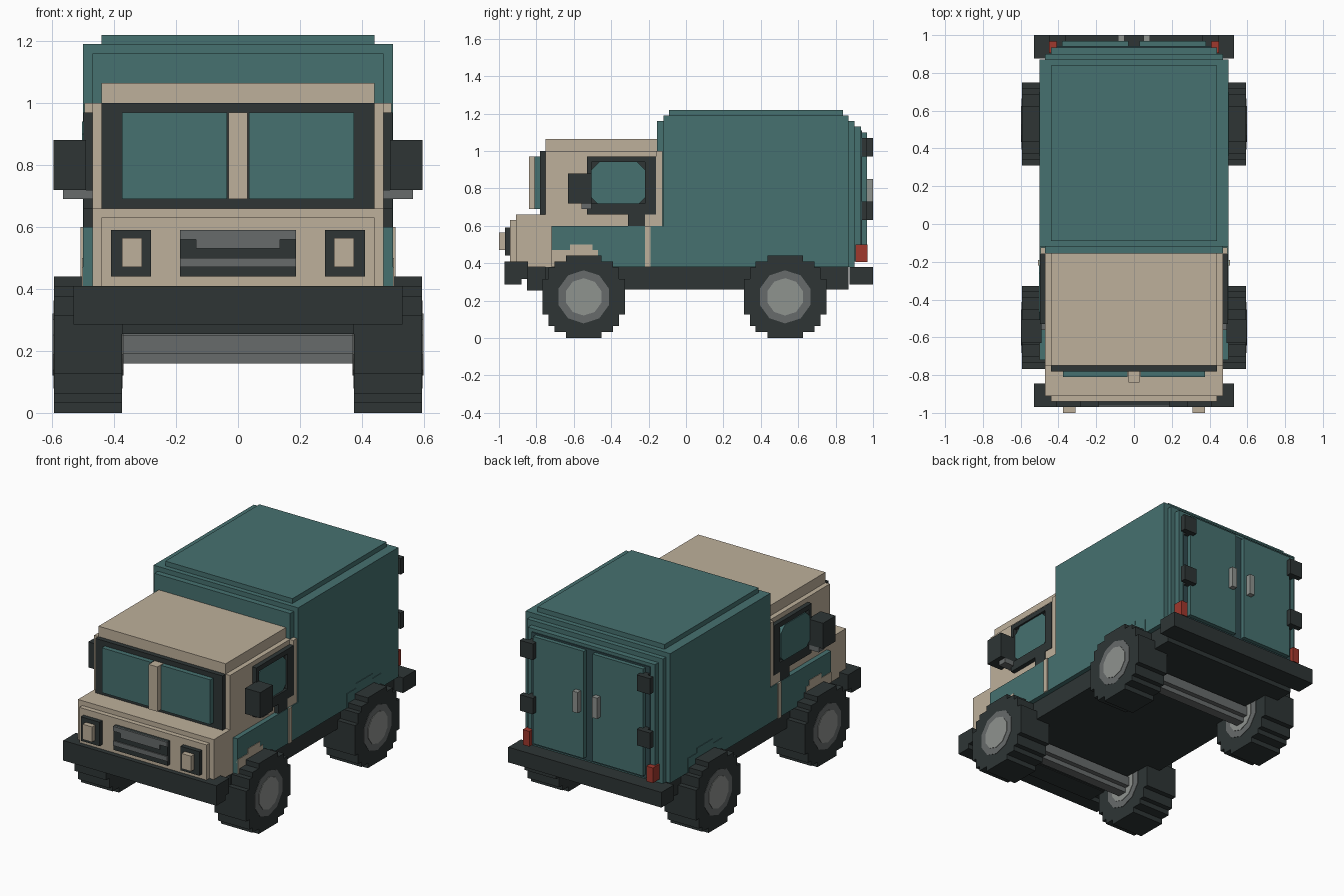
import bpy, bmesh, math

cube = bpy.data.objects.get("Cube")
if cube:
    bpy.data.objects.remove(cube, do_unlink=True)


def material(name, rgb):
    lin = [((c / 255 + 0.055) / 1.055) ** 2.4 for c in rgb] + [1]
    m = bpy.data.materials.new(name)
    m.use_nodes = True
    m.diffuse_color = lin
    m.node_tree.nodes["Principled BSDF"].inputs["Base Color"].default_value = lin
    return m


TEAL = material("teal paint", (70, 113, 112))
SEAM = material("dark teal", (48, 75, 79))
BEIGE = material("beige paint", (190, 176, 155))
DARK = material("black rubber", (46, 53, 53))
GREY = material("mid grey metal", (103, 107, 107))
LIGHT = material("light grey metal", (143, 147, 143))
RED = material("red lamp", (160, 56, 45))


def add_prism(bm, pts, a, b):
    """Extrude a (y, z) outline along x from a to b."""
    lo = [bm.verts.new((a, y, z)) for y, z in pts]
    hi = [bm.verts.new((b, y, z)) for y, z in pts]
    n = len(pts)
    bm.faces.new(lo)
    bm.faces.new(hi[::-1])
    for i in range(n):
        j = (i + 1) % n
        bm.faces.new((lo[j], lo[i], hi[i], hi[j]))


def finish(name, bm, mat):
    bmesh.ops.recalc_face_normals(bm, faces=bm.faces)
    me = bpy.data.meshes.new(name)
    bm.to_mesh(me)
    bm.free()
    me.materials.append(mat)
    ob = bpy.data.objects.new(name, me)
    bpy.context.collection.objects.link(ob)
    return ob


def boxes(name, mat, *specs, mirror=False):
    """Join boxes (x0, x1, y0, y1, z0, z1) into one part, optionally on both sides."""
    bm = bmesh.new()
    for x0, x1, y0, y1, z0, z1 in specs:
        outline = [(y0, z0), (y1, z0), (y1, z1), (y0, z1)]
        add_prism(bm, outline, x0, x1)
        if mirror:
            add_prism(bm, outline, -x1, -x0)
    return finish(name, bm, mat)


def prism(name, mat, pts, a, b):
    bm = bmesh.new()
    add_prism(bm, pts, a, b)
    return finish(name, bm, mat)


# Cargo body with stepped edges, and the lower cab sides
boxes("cargo_body", TEAL,
      (-.5, .5, -.12, .87, .38, 1.19),
      (-.47, .47, -.155, .90, .38, 1.16),
      (-.44, .44, -.09, .84, 1.19, 1.22),
      (-.44, .44, .90, .935, .41, 1.13))
boxes("lower_cab_side", TEAL, (-.5, .5, -.72, -.12, .38, .60))

# Rear doors
boxes("door_seam", SEAM, (-.41, .41, .935, .942, .41, 1.11))
boxes("rear_door", TEAL, (.03, .38, .942, .968, .43, 1.10), mirror=True)
boxes("door_handle", LIGHT, (.05, .085, .968, 1.0, .72, .85), mirror=True)
boxes("door_hinge", DARK,
      (.38, .41, .94, .97, .97, 1.07), (.36, .45, .965, 1.0, .97, 1.07),
      (.38, .41, .94, .97, .63, .73), (.36, .45, .965, 1.0, .63, .73), mirror=True)
boxes("tail_lamp", RED, (.405, .45, .905, .97, .405, .50), mirror=True)

# Cab and nose
boxes("cab", BEIGE,
      (-.47, .47, -.72, -.12, .60, 1.00),
      (-.44, .44, -.75, -.12, 1.00, 1.065),
      (-.47, .47, -.75, -.72, .60, 1.00),
      (-.47, .47, -.12, -.115, .60, 1.06))
boxes("nose", BEIGE,
      (-.47, .47, -.91, -.72, .38, .66),
      (-.44, .44, -.94, -.91, .41, .63))
boxes("cab_rear_pillar", BEIGE, (.47, .495, -.16, -.125, .60, 1.00),
      (.47, .495, -.22, -.125, .60, .66), mirror=True)
boxes("door_strip", BEIGE, (.49, .508, -.22, -.19, .38, .60), mirror=True)
boxes("front_arch", BEIGE, (.49, .503, -.72, -.47, .38, .47),
      (.49, .503, -.62, -.50, .47, .50), mirror=True)
boxes("rear_arch", TEAL, (.49, .503, .36, .70, .38, .47),
      (.49, .503, .45, .61, .47, .50), mirror=True)

# Windscreen
boxes("windscreen_frame", DARK, (-.44, .44, -.78, -.72, .66, 1.00))
boxes("windscreen_glass", TEAL, (.035, .375, -.81, -.78, .69, .97), mirror=True)
boxes("windscreen_bar", BEIGE, (-.03, .03, -.84, -.78, .69, .97))

# Side windows
boxes("side_window_frame", DARK,
      (.465, .478, -.53, -.16, .66, .97),
      (.47, .498, -.53, -.505, .66, .97), (.47, .498, -.22, -.16, .66, .97),
      (.47, .498, -.505, -.22, .66, .72), (.47, .498, -.505, -.22, .94, .97),
      (.47, .498, -.31, -.22, .60, .66), mirror=True)
pane = [(-.505, .75), (-.475, .72), (-.25, .72), (-.22, .75),
        (-.22, .90), (-.26, .94), (-.465, .94), (-.505, .90)]
prism("left_window_glass", TEAL, pane, .475, .487)
prism("right_window_glass", TEAL, pane, -.503, -.475)

# Wing mirrors
boxes("mirror", DARK, (.49, .595, -.63, -.505, .72, .88), mirror=True)
boxes("mirror_arm", GREY, (.465, .565, -.56, -.505, .69, .72), mirror=True)

# Headlamps and grille
boxes("headlamp_frame", DARK, (.28, .41, -.968, -.94, .44, .59), mirror=True)
boxes("headlamp", BEIGE, (.31, .375, -1.0, -.968, .47, .565), mirror=True)
boxes("grille", DARK, (-.187, .187, -.962, -.94, .44, .59))
boxes("grille_slats", GREY,
      (-.187, .187, -.969, -.96, .47, .50),
      (-.135, .135, -.969, -.96, .53, .56),
      (-.187, .187, -.969, -.96, .56, .59))

# Bumpers and chassis
boxes("front_bumper", DARK, (-.53, .53, -.97, -.88, .285, .41),
      (-.53, .53, -.88, -.845, .315, .41))
boxes("rear_bumper", DARK, (-.53, .53, .875, 1.0, .285, .38))
boxes("chassis", DARK, (-.47, .47, -.75, .87, .26, .38),
      (-.375, .375, -.85, -.72, .255, .40))

# Stepped wheels with round hubs
ROWS, CY = 14, .22
STEP = 2 * CY / ROWS
right_edge = []
for i in range(ROWS):
    half = round(math.sqrt(7.3 ** 2 - (i - 6.5) ** 2)) * STEP
    right_edge += [(half, i * STEP), (half, (i + 1) * STEP)]
# drop points where neighbouring rows coincide
profile = []
for p in right_edge + [(-y, z) for y, z in reversed(right_edge)]:
    if not profile or math.dist(p, profile[-1]) > 1e-5:
        profile.append(p)


def disc(cy, r, n=10):
    return [(cy + r * math.cos(math.tau * (k + .5) / n),
             CY + r * math.sin(math.tau * (k + .5) / n)) for k in range(n)]


for end, cy in (("front", -.547), ("rear", .53)):
    for side, s in (("left", 1), ("right", -1)):
        tag = end + "_" + side
        prism(tag + "_tyre", DARK, [(cy + y, z) for y, z in profile], s * .375, s * .593)
        prism(tag + "_rim", GREY, disc(cy, .142), s * .372, s * .595)
        prism(tag + "_hub", LIGHT, disc(cy, .10), s * .369, s * .598)
    boxes(end + "_axle", GREY, (-.375, .375, cy - .06, cy + .06, .19, .25),
          (-.375, .375, cy - .03, cy + .03, .16, .26))
